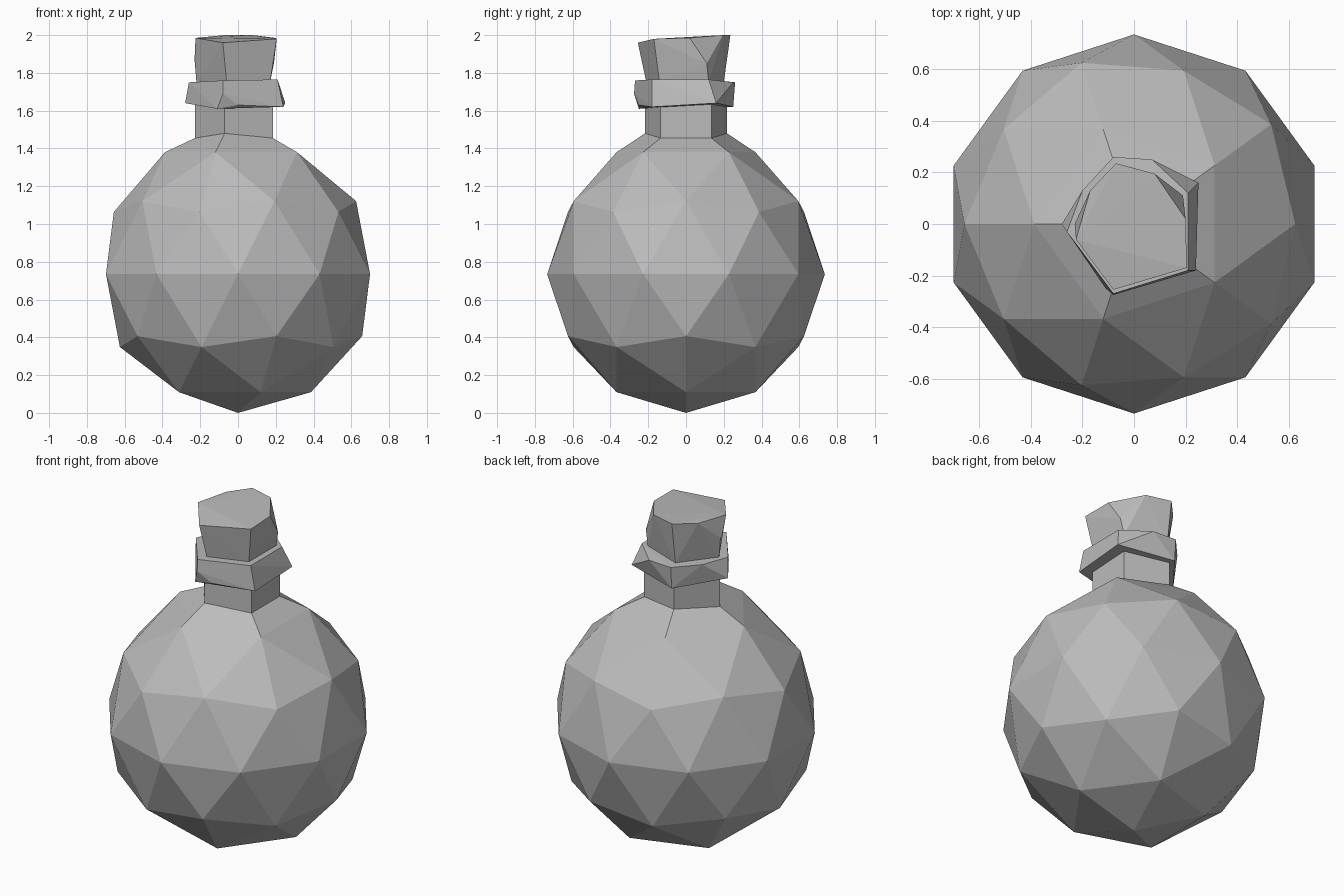
import bpy, bmesh
from math import pi
from mathutils import Matrix, Vector

cube = bpy.data.objects.get("Cube")
if cube:
    bpy.data.objects.remove(cube, do_unlink=True)

grey = bpy.data.materials.new("plain grey")
grey.use_nodes = True
grey.diffuse_color = (0.5, 0.5, 0.5, 1)
grey.node_tree.nodes["Principled BSDF"].inputs["Base Color"].default_value = (0.5, 0.5, 0.5, 1)


def finish(bm, name):
    bmesh.ops.recalc_face_normals(bm, faces=bm.faces)
    mesh = bpy.data.meshes.new(name)
    bm.to_mesh(mesh)
    bm.free()
    mesh.materials.append(grey)
    obj = bpy.data.objects.new(name, mesh)
    bpy.context.scene.collection.objects.link(obj)
    return obj


def faceted_block(name, points):
    """Chiselled solid: convex hull around its corners."""
    bm = bmesh.new()
    for p in points:
        bm.verts.new(p)
    hull = bmesh.ops.convex_hull(bm, input=bm.verts)
    loose = [v for v in hull["geom_interior"] if isinstance(v, bmesh.types.BMVert)]
    bmesh.ops.delete(bm, geom=loose, context="VERTS")
    return finish(bm, name)


# Round flask body, opened at the top and drawn up into a five-sided neck
R = 0.735
bm = bmesh.new()
turn = Matrix.Translation((0, 0, R)) @ Matrix.Rotation(pi, 4, "Z")
bmesh.ops.create_icosphere(bm, subdivisions=2, radius=R, matrix=turn)
top = max(bm.verts, key=lambda v: v.co.z)
bmesh.ops.delete(bm, geom=[top], context="VERTS")
for v in bm.verts:
    if v.is_boundary:
        v.co.z += 0.02


def extrude_rim():
    rim = [e for e in bm.edges if e.is_boundary]
    new = bmesh.ops.extrude_edge_only(bm, edges=rim)["geom"]
    return [v for v in new if isinstance(v, bmesh.types.BMVert)]


for v in extrude_rim():
    corner = -0.2 < v.co.x < 0
    v.co = Vector((v.co.x * 0.59, v.co.y * 0.59, 1.48 if corner else 1.455))
for v in extrude_rim():
    v.co.z = 1.66
bmesh.ops.holes_fill(bm, edges=[e for e in bm.edges if e.is_boundary])
finish(bm, "flask_body")

# Chipped collar around the neck
faceted_block("neck_collar", [
    (0.24, -0.18, 1.62), (0.0, -0.25, 1.63), (-0.08, -0.275, 1.69),
    (-0.11, -0.25, 1.61), (-0.28, 0.0, 1.64), (-0.08, 0.25, 1.62),
    (0.25, 0.16, 1.64),
    (0.21, -0.18, 1.765), (-0.08, -0.27, 1.76), (-0.26, -0.03, 1.75),
    (-0.2, 0.13, 1.75), (-0.08, 0.26, 1.75), (0.07, 0.25, 1.75),
    (0.21, 0.12, 1.765)])

# Flared stopper with knocked-off top corners
faceted_block("stopper", [
    (0.17, -0.14, 1.75), (-0.06, -0.21, 1.75), (-0.22, 0.0, 1.75),
    (-0.07, 0.2, 1.75), (0.17, 0.12, 1.75),
    (0.19, 0.11, 1.85), (-0.23, 0.0, 1.87),
    (0.205, -0.17, 1.98), (-0.08, -0.255, 1.96), (-0.225, -0.06, 1.985),
    (-0.17, 0.13, 1.99), (-0.07, 0.235, 2.0), (0.08, 0.195, 2.0),
    (0.2, 0.02, 1.985)])
